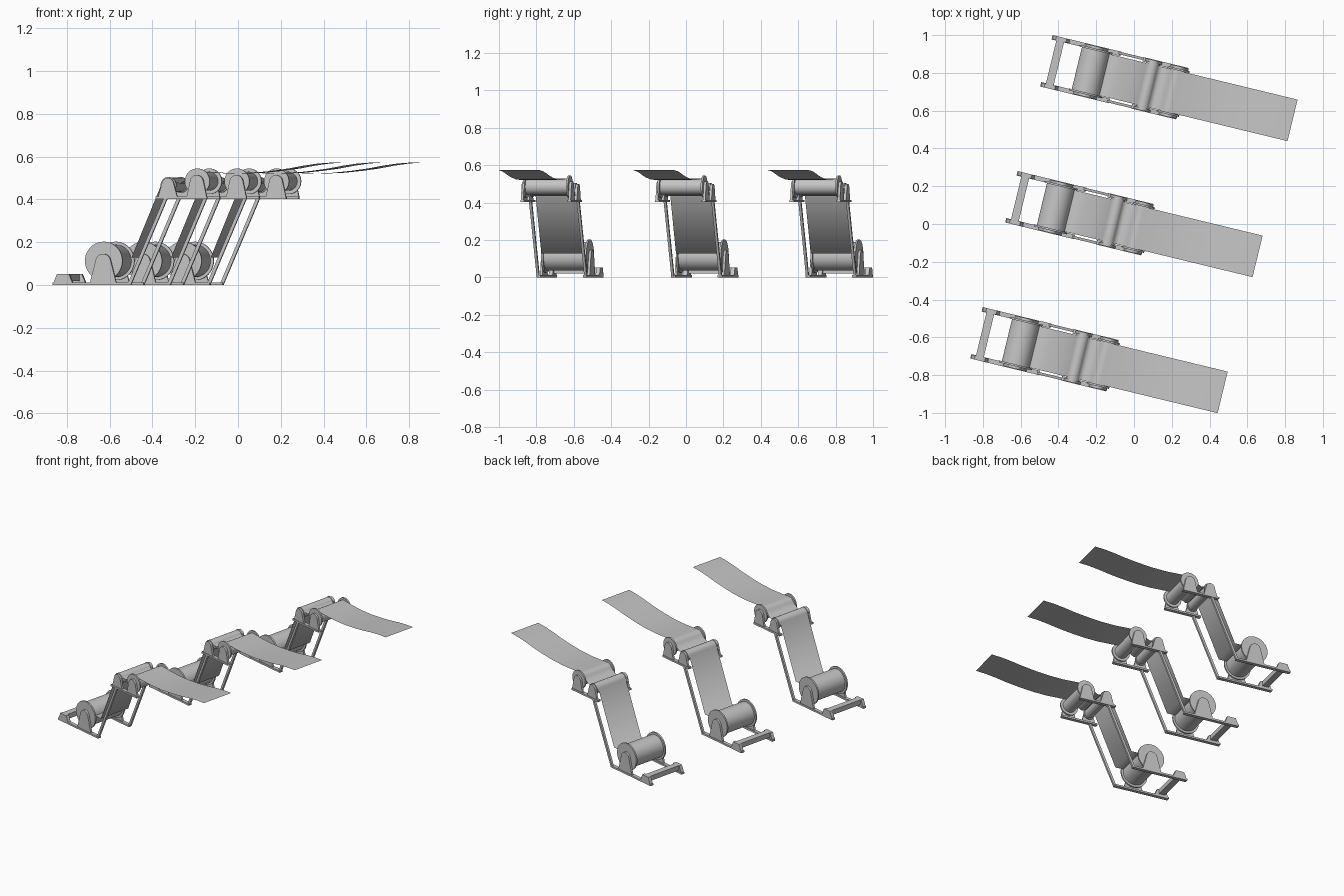
import bpy, math
from mathutils import Matrix, Vector

if "Cube" in bpy.data.objects:
    bpy.data.objects.remove(bpy.data.objects["Cube"])

grey = bpy.data.materials.new("light_grey")
grey.use_nodes = True
COLOUR = (0.55, 0.55, 0.55, 1)
grey.diffuse_color = COLOUR
grey.node_tree.nodes["Principled BSDF"].inputs["Base Color"].default_value = COLOUR

parts = []   # (name, mesh) in machine space: x along the strip, y across it


def add_part(name, verts, faces, smooth=False):
    mesh = bpy.data.meshes.new(name)
    mesh.from_pydata(verts, [], faces)
    mesh.materials.append(grey)
    if smooth:
        for p in mesh.polygons:
            p.use_smooth = len(p.vertices) == 4
    parts.append((name, mesh))


def prism(name, profile, y0, y1, smooth=False):
    """Extrude a closed x-z profile across the machine."""
    n = len(profile)
    verts = [(x, y, z) for y in (y0, y1) for x, z in profile]
    faces = [(i, (i + 1) % n, n + (i + 1) % n, n + i) for i in range(n)]
    faces += [tuple(reversed(range(n))), tuple(range(n, 2 * n))]
    add_part(name, verts, faces, smooth)


def arc(cx, cz, r, a0, a1, n):
    steps = [math.radians(a0 + (a1 - a0) * i / n) for i in range(n + 1)]
    return [(cx + r * math.cos(a), cz + r * math.sin(a)) for a in steps]


def cylinder(name, cx, cz, r, y0, y1):
    prism(name, arc(cx, cz, r, 0, 360, 40)[:-1], y0, y1, True)


def both_sides(builder, name, *args, inner, outer):
    builder("left_" + name, *args, inner, outer)
    builder("right_" + name, *args, -outer, -inner)


def pedestal(cx, base, cz, r, half):
    """Tapered bearing support with a round top."""
    return [(cx - half, base), (cx + half, base)] + arc(cx, cz, r, 15, 165, 12)


def box(x0, x1, z0, z1):
    return [(x0, z0), (x1, z0), (x1, z1), (x0, z1)]


# Side rails: floor, slope and upper deck
both_sides(prism, "floor_rail", box(0, 0.375, 0, 0.012), inner=0.116, outer=0.14)
both_sides(prism, "deck_rail", box(0.495, 0.74, 0.402, 0.414), inner=0.116, outer=0.14)
both_sides(prism, "sloping_rail", [(0.358, 0), (0.375, 0), (0.553, 0.41), (0.536, 0.41)],
           inner=0.124, outer=0.138)

# Tail crossbar on its end blocks
both_sides(prism, "end_block", [(0, 0), (0.1, 0), (0.078, 0.053), (0.022, 0.053)],
           inner=0.118, outer=0.14)
prism("crossbar", box(0.026, 0.068, 0.02, 0.053), -0.12, 0.12)

# Rollers: name, centre x, centre z, body radius, flange radius
ROLLERS = [("supply_roll", 0.242, 0.113, 0.076, 0.09),
           ("guide_roller", 0.553, 0.468, 0.032, 0.037),
           ("front_roller", 0.692, 0.485, 0.043, 0.06)]
for name, cx, cz, r, flange in ROLLERS:
    cylinder(name, cx, cz, r, -0.115, 0.115)
    both_sides(cylinder, name + "_flange", cx, cz, flange, inner=0.114, outer=0.124)

# Bearing supports
both_sides(prism, "roll_support", pedestal(0.242, 0, 0.11, 0.036, 0.066), inner=0.124, outer=0.137)
both_sides(prism, "guide_support", pedestal(0.553, 0.404, 0.472, 0.028, 0.048), inner=0.124, outer=0.137)
both_sides(prism, "front_support", pedestal(0.692, 0.404, 0.482, 0.032, 0.05), inner=0.124, outer=0.137)

# Continuous strip running off the roll, over the rollers and out to the front
path = [(0.3, 0.128), (0.373, 0.128), (0.52, 0.478)]
path += arc(0.553, 0.469, 0.034, 155, 20, 8)
path += [(0.605, 0.475), (0.642, 0.495)]
path += arc(0.692, 0.485, 0.045, 150, 80, 6)
path += [(0.76, 0.525), (0.85, 0.521), (0.95, 0.524), (1.05, 0.534), (1.13, 0.545),
         (1.2, 0.558), (1.27, 0.568), (1.341, 0.573)]
HALF = 0.113
add_part("strip", [(x, s * HALF, z) for x, z in path for s in (-1, 1)],
         [(2 * i, 2 * i + 2, 2 * i + 3, 2 * i + 1) for i in range(len(path) - 1)], True)

# Three matching machines in a slanted row
for k, row in enumerate(("front", "middle", "back")):
    shift = Vector((-0.649, 0.144, 0)) + (k - 1) * Vector((0.185, 0.72, 0))
    place = Matrix.Translation(shift) @ Matrix.Rotation(math.radians(-13.6), 4, "Z")
    for name, mesh in parts:
        ob = bpy.data.objects.new(row + "_" + name, mesh)
        ob.matrix_world = place
        bpy.context.collection.objects.link(ob)
